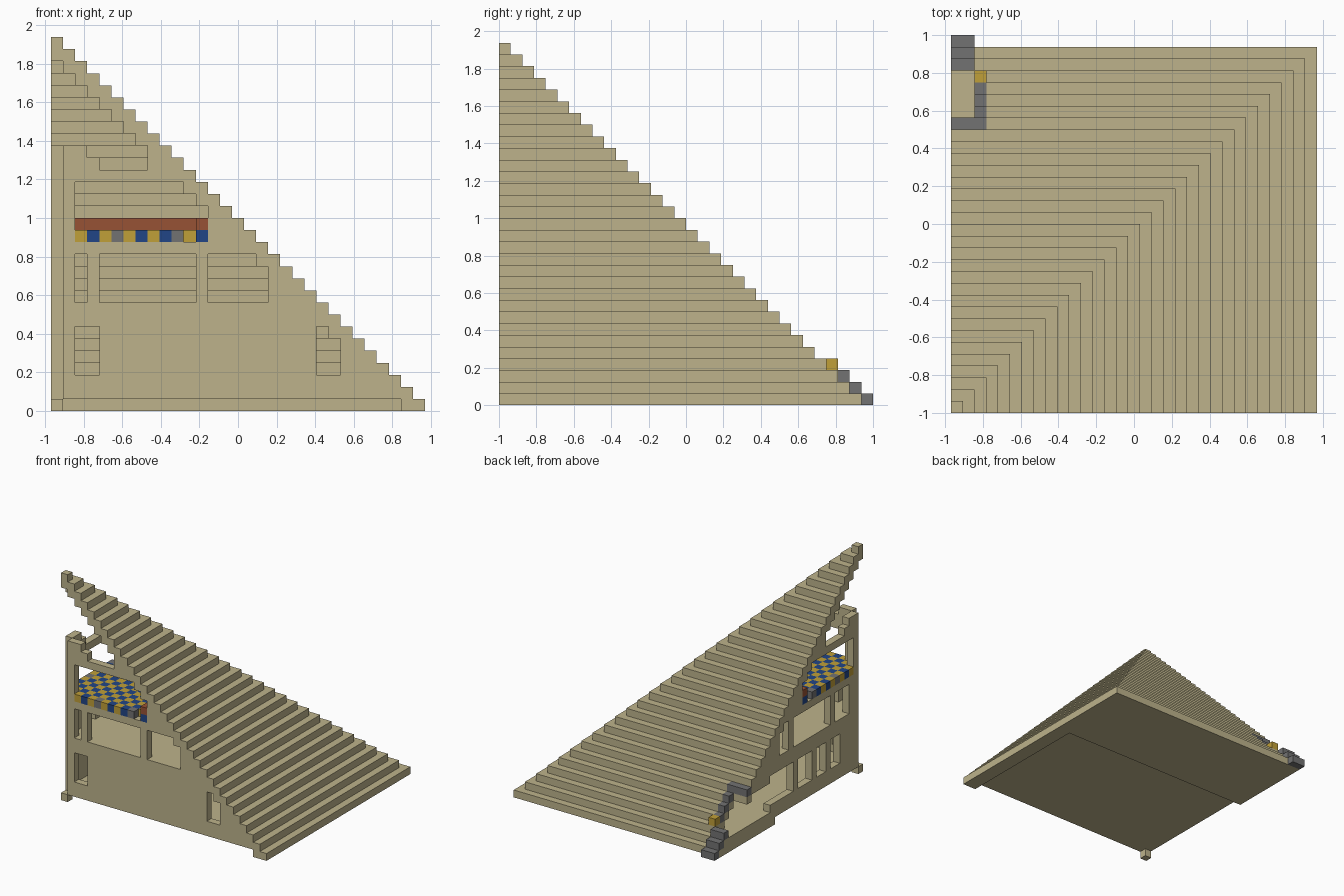
import bpy, bmesh
from math import pi

cube = bpy.data.objects.get("Cube")
if cube:
    bpy.data.objects.remove(cube, do_unlink=True)

U = 1 / 16          # block size
N = 31              # blocks along the base


def material(name, rgb):
    m = bpy.data.materials.new(name)
    m.use_nodes = True
    col = (*rgb, 1)
    m.diffuse_color = col
    m.node_tree.nodes["Principled BSDF"].inputs["Base Color"].default_value = col
    return m


MATS = {
    "sand": material("sandstone", (0.51, 0.45, 0.26)),
    "grey": material("grey stone", (0.17, 0.17, 0.17)),
    "yellow": material("yellow wool", (0.53, 0.35, 0.04)),
    "blue": material("blue wool", (0.015, 0.06, 0.24)),
    "red": material("red brick", (0.31, 0.085, 0.035)),
}
KEYS = list(MATS)
SIDES = [(a, s) for a in range(3) for s in (0, 1)]


def fill(cells, xs, ys, zs, colour="sand"):
    for i in range(*xs):
        for j in range(*ys):
            for k in range(*zs):
                cells[i, j, k] = colour


def clear(cells, xs, ys, zs):
    for i in range(*xs):
        for j in range(*ys):
            for k in range(*zs):
                cells.pop((i, j, k), None)


def build(name, cells):
    """Turn a set of blocks into a mesh of its exposed faces."""
    bm = bmesh.new()
    verts = {}

    def vert(p):
        if p not in verts:
            verts[p] = bm.verts.new((p[0] * U - N * U / 2, p[1] * U - 1, p[2] * U))
        return verts[p]

    for cell, colour in cells.items():
        for axis, side in SIDES:
            near = list(cell)
            near[axis] += 2 * side - 1
            if tuple(near) in cells:
                continue
            b, c = (axis + 1) % 3, (axis + 2) % 3
            ring = []
            for db, dc in ((0, 0), (1, 0), (1, 1), (0, 1)):
                p = list(cell)
                p[axis] += side
                p[b] += db
                p[c] += dc
                ring.append(vert(tuple(p)))
            face = bm.faces.new(ring if side else ring[::-1])
            face.material_index = KEYS.index(colour)
    bmesh.ops.dissolve_limit(bm, angle_limit=pi / 90, verts=bm.verts[:],
                             edges=bm.edges[:], delimit={"MATERIAL"})
    me = bpy.data.meshes.new(name)
    bm.to_mesh(me)
    bm.free()
    for m in MATS.values():
        me.materials.append(m)
    ob = bpy.data.objects.new(name, me)
    bpy.context.collection.objects.link(ob)
    return ob


# Stepped shell, two blocks thick, around two sides
shell = {}
for k in range(N):
    r = N - k
    inner = max(r - 2, 0)
    fill(shell, (inner, r), (0, r), (k, k + 1))
    fill(shell, (0, r), (inner, r), (k, k + 1))
clear(shell, (0, 2), (25, 29), (2, 6))          # side entrance
fill(shell, (0, 3), (24, 25), (6, 7), "grey")   # entrance lintel
for k in (3, 4, 5):                             # entrance jamb
    fill(shell, (2, 3), (30 - k, 31 - k), (k, k + 1), "grey")
build("stepped_shell", shell)

# Entrance steps and lamp
steps = {}
for k in range(3):
    fill(steps, (0, 2), (31 - k, 32 - k), (k, k + 1), "grey")
build("entrance_steps", steps)
lamp = {}
fill(lamp, (2, 3), (28, 29), (3, 4), "yellow")
build("entrance_lamp", lamp)

# Ground floor, recessed from below, with one corner foot
floor = {}
fill(floor, (0, 29), (0, 29), (1, 2))
fill(floor, (0, 29), (19, 29), (0, 1))
clear(floor, (0, 1), (0, 1), (1, 2))
fill(floor, (0, 1), (0, 1), (0, 1))
fill(floor, (29, 30), (18, 19), (0, 1), "grey")
for part in (floor,):
    build("ground_floor", part)

# Middle floor
middle = {}
fill(middle, (1, 21), (1, 21), (8, 9))
build("middle_floor", middle)


# Walls: distance along the wall, then window ranges (start, end, bottom, top)
def wall(name, windows, swap):
    flat = {}
    for a in range(1, N):
        top = 22 if a < 3 else 21 if a < 4 else 20 if a < 8 else N
        fill(flat, (a, a + 1), (0, 1), (1, min(top, N - a - 1)))
    for a0, a1, b, t in windows:
        clear(flat, (a0, a1), (0, 1), (b, t))
    if swap:
        flat = {(j, i, k): c for (i, j, k), c in flat.items()}
    build(name, flat)


wall("front_wall", [(2, 4, 3, 7), (22, 24, 3, 7), (2, 3, 9, 13), (4, 12, 9, 13),
                    (13, 18, 9, 13), (2, 13, 14, 19)], False)
wall("side_wall", [(5, 7, 3, 7), (8, 10, 3, 7), (11, 14, 3, 7), (15, 20, 3, 7),
                   (20, 29, 2, 6), (3, 6, 9, 13), (7, 15, 9, 13), (16, 18, 9, 13),
                   (2, 13, 14, 19)], True)

# Striped upper floor with diagonal bands and a few grey edge blocks
canopy = {}
for i in range(13):
    for j in range(13):
        if min(i, j) == 0 and (max(i, j) < 2 or max(i, j) == 11):
            continue
        canopy[i, j, 14] = "blue" if (i + j) % 2 else "yellow"
for a, colour in ((5, "grey"), (10, "grey"), (12, "blue")):
    canopy[a, 0, 14] = canopy[0, a, 14] = colour
build("striped_canopy", canopy)

# Red rail around the far edges of the canopy
rail = {}
fill(rail, (12, 13), (0, 13), (15, 16), "red")
fill(rail, (0, 13), (12, 13), (15, 16), "red")
build("red_rail", rail)

# Grey block hanging under the upper shell
hook = {}
fill(hook, (0, 1), (4, 5), (25, 26), "grey")
build("hanging_block", hook)
